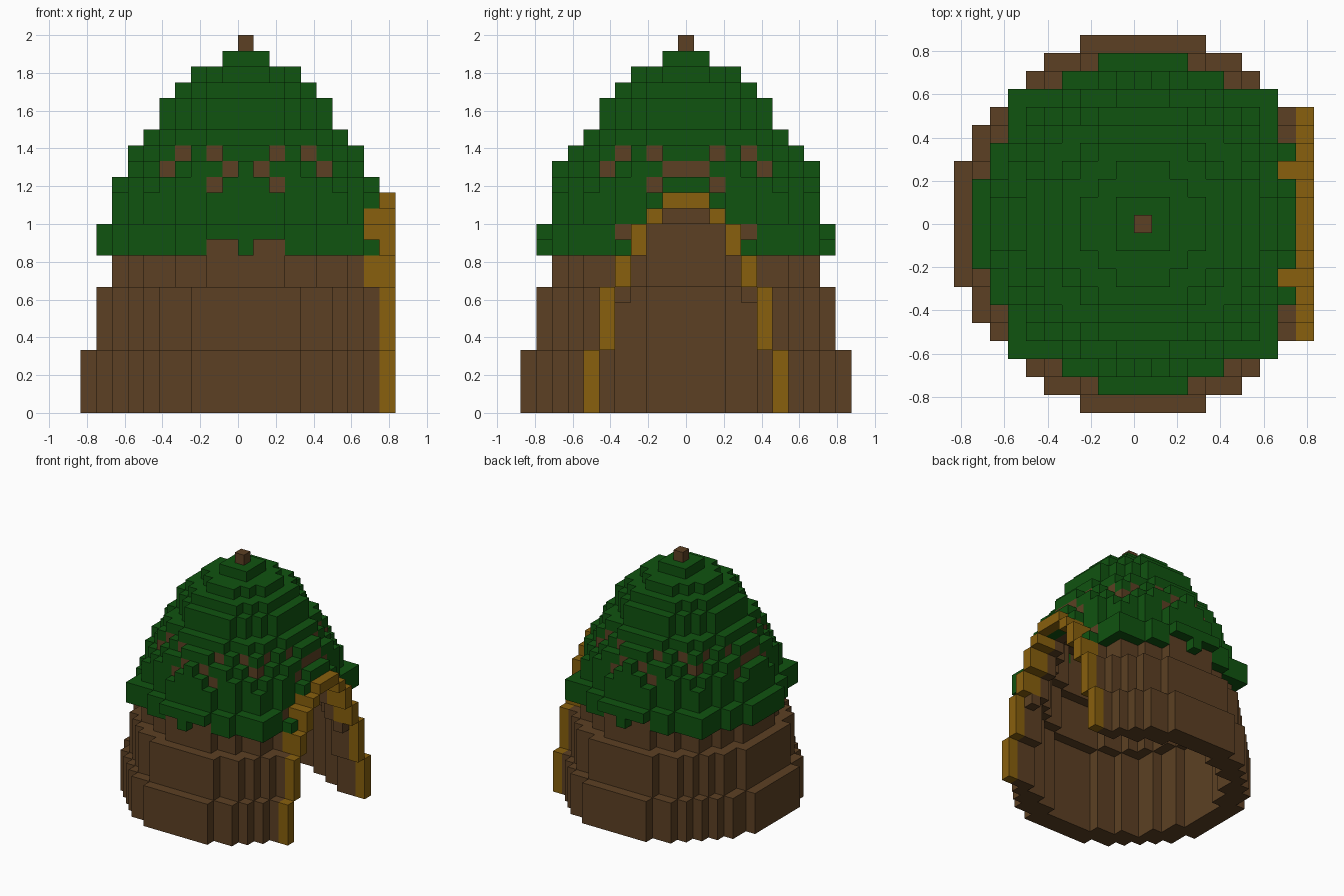
import bpy, bmesh
from mathutils import Vector

if "Cube" in bpy.data.objects:
    bpy.data.objects.remove(bpy.data.objects["Cube"], do_unlink=True)

S = 2 / 24  # block size


def material(name, rgb):
    m = bpy.data.materials.new(name)
    m.use_nodes = True
    m.diffuse_color = (*rgb, 1)
    m.node_tree.nodes["Principled BSDF"].inputs["Base Color"].default_value = (*rgb, 1)
    return m


MATS = {
    "hut_wall": material("brown wood", (0.107, 0.051, 0.017)),
    "leaf_roof": material("leaf green", (0.005, 0.087, 0.005)),
    "door_frame": material("golden wood", (0.246, 0.117, 0.004)),
    "roof_stem": None,
}
MATS["roof_stem"] = MATS["hut_wall"]

# Layer runs: first layer, last layer, wood radius, leaf radius, hollow radius
RUNS = [
    (0, 3, 10.5, 0, 8.5),
    (4, 7, 9.5, 0, 8.5),
    (8, 9, 8.5, 0, 7.5),
    (10, 11, 8.5, 9.3, 7.5),
    (12, 13, 7.5, 8.5, 6.5),
    (14, 14, 7.5, 8.1, 6.5),
    (15, 15, 7.2, 7.8, 6.5),
    (16, 16, 6.5, 7.1, 5.5),
    (17, 17, 5.5, 6.5, 4.5),
    (18, 19, 4.5, 5.5, 3.5),
    (20, 20, 3.5, 4.5, 2.5),
    (21, 21, 1.5, 3.5, 0),
    (22, 22, 0, 1.5, 0),
]

cells = {}  # (i, j, k) -> part name

# Stacked round layers: wooden shell with a leaf cover
for first, last, wood, leaf, hollow in RUNS:
    for k in range(first, last + 1):
        for i in range(-10, 9):
            for j in range(-10, 11):
                d = (i * i + j * j) ** 0.5
                if hollow <= d < wood:
                    cells[i, j, k] = "hut_wall"
                elif hollow <= d < leaf:
                    cells[i, j, k] = "leaf_roof"

# Ragged leaf edge: gaps in the lowest row, tufts at the corners
for a in (-2, -1, 1, 2):
    for b in (-9, 9):
        cells.pop((a, b, 10), None)
for a in (-7, 7):
    for b in (-7, 7):
        for k in (10, 11):
            cells[a, b, k] = "leaf_roof"
for b in (-8, 8):
    cells[0, b, 15] = "leaf_roof"

# Doorway narrowing in steps, with its frame: first layer, last layer, frame column
for first, last, w in [(0, 3, 6), (4, 7, 5), (8, 9, 4), (10, 11, 3), (12, 12, 2)]:
    for k in range(first, last + 1):
        for i in range(5, 10):
            for j in range(1 - w, w):
                cells.pop((i, j, k), None)
        for j in (-w, w):
            cells[9, j, k] = "door_frame"
            if k >= 8:
                cells[8, j, k] = "door_frame"
for j in (-1, 0, 1):
    cells[9, j, 13] = "door_frame"
for j in (-4, 4):
    cells.pop((8, j, 11), None)
    cells[8, j, 7] = "hut_wall"

cells[0, 0, 23] = "roof_stem"

# Unit face corners for each of the six directions
DIRS = []
for axis in range(3):
    for sign in (0, 1):
        u, v = (axis + 1) % 3, (axis + 2) % 3
        corners = []
        for a, b in ((0, 0), (1, 0), (1, 1), (0, 1)):
            c = [0, 0, 0]
            c[axis], c[u], c[v] = sign, a, b
            corners.append(tuple(c))
        n = [0, 0, 0]
        n[axis] = 2 * sign - 1
        DIRS.append((n, corners if sign else corners[::-1]))


def build(part):
    """Make one object from the exposed block faces of a part."""
    bm = bmesh.new()
    verts = {}
    for (i, j, k), name in cells.items():
        if name != part:
            continue
        for n, corners in DIRS:
            if (i + n[0], j + n[1], k + n[2]) in cells:
                continue
            face = []
            for c in corners:
                p = (i + c[0], j + c[1], k + c[2])
                if p not in verts:
                    verts[p] = bm.verts.new(Vector((p[0], p[1] - 0.5, p[2])) * S)
                face.append(verts[p])
            bm.faces.new(face)
    mesh = bpy.data.meshes.new(part)
    bm.to_mesh(mesh)
    bm.free()
    mesh.materials.append(MATS[part])
    bpy.context.collection.objects.link(bpy.data.objects.new(part, mesh))


for part in MATS:
    build(part)
